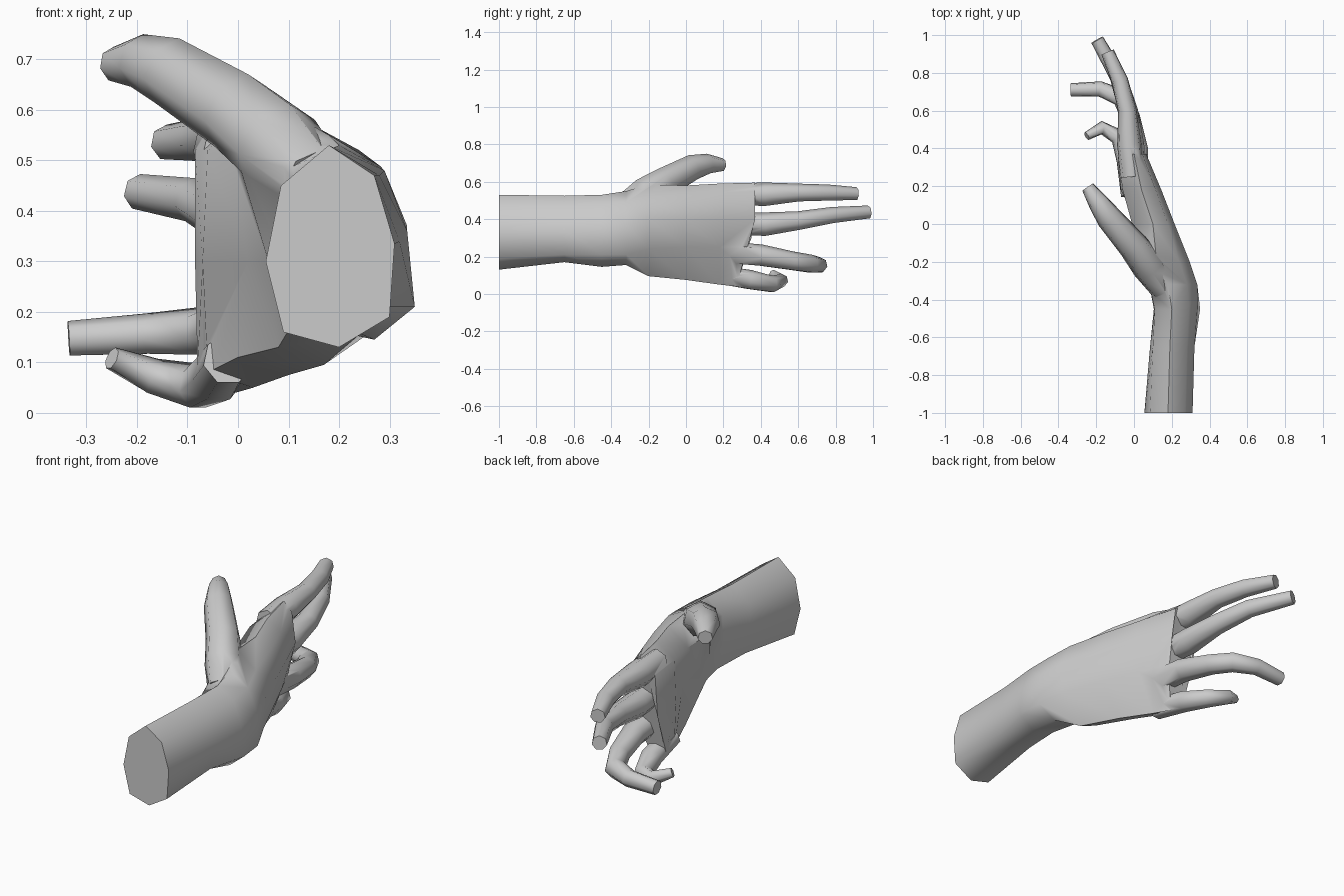
import bpy, bmesh, math
from mathutils import Vector

if "Cube" in bpy.data.objects:
    bpy.data.objects.remove(bpy.data.objects["Cube"])

skin = bpy.data.materials.new("light_grey")
skin.diffuse_color = (0.6, 0.6, 0.6, 1)
skin.use_nodes = True
skin.node_tree.nodes["Principled BSDF"].inputs["Base Color"].default_value = skin.diffuse_color


def loft(name, rings):
    """Skin a list of equal-length point rings and cap both ends."""
    bm = bmesh.new()
    rows = [[bm.verts.new(p) for p in r] for r in rings]
    n = len(rows[0])
    for a, b in zip(rows, rows[1:]):
        for i in range(n):
            j = (i + 1) % n
            bm.faces.new((a[i], a[j], b[j], b[i]))
    bm.faces.new(rows[0])
    bm.faces.new(rows[-1])
    bmesh.ops.recalc_face_normals(bm, faces=bm.faces)
    me = bpy.data.meshes.new(name)
    bm.to_mesh(me)
    bm.free()
    me.materials.append(skin)
    ob = bpy.data.objects.new(name, me)
    bpy.context.collection.objects.link(ob)
    return ob


def digit(name, path, sides=7):
    """Tapered tube through (x, y, z, radius) joints."""
    pts = [Vector(p[:3]) for p in path]
    rings = []
    for i, p in enumerate(pts):
        t = (pts[min(i + 1, len(pts) - 1)] - pts[max(i - 1, 0)]).normalized()
        side = t.cross(Vector((0, 0, 1))).normalized()
        up = side.cross(t)
        r = path[i][3]
        rings.append([p + r * (math.sin(a) * side + math.cos(a) * up)
                      for a in (k * math.tau / sides for k in range(sides))])
    return loft(name, rings)


# Forearm, wrist and palm: (x, z) sections from the top round the back of the hand
sections = {
    -1.0: [(.18, .53), (.27, .47), (.31, .335), (.30, .19), (.2, .13), (.09, .16), (.055, .3), (.085, .45)],
    -.65: [(.19, .525), (.28, .47), (.32, .34), (.30, .21), (.21, .17), (.12, .19), (.085, .31), (.1, .45)],
    -.45: [(.2, .53), (.29, .48), (.335, .36), (.35, .21), (.27, .145), (.14, .18), (.105, .3), (.11, .46)],
    -.32: [(.18, .55), (.28, .49), (.335, .37), (.335, .21), (.24, .155), (.11, .18), (.09, .31), (.08, .5)],
    -.2: [(.12, .585), (.24, .52), (.295, .4), (.285, .24), (.17, .095), (.08, .13), (.06, .3), (0, .5)],
    0: [(.1, .58), (.18, .53), (.215, .4), (.2, .25), (.1, .075), (0, .11), (.02, .3), (-.01, .5)],
    .18: [(.04, .59), (.115, .54), (.145, .4), (.12, .25), (.03, .05), (-.06, .08), (-.07, .3), (-.06, .52)],
    .37: [(0, .595), (.045, .55), (.065, .4), (.05, .24), (-.005, .04), (-.08, .08), (-.085, .3), (-.085, .52)],
}
rings = []
for y, sec in sections.items():
    # the knuckle line slants back towards the little finger
    slant = .1 if y > .3 else 0
    rings.append([(x, y - slant * max(0, min(1, (.35 - z) / .25)), z) for x, z in sec])
hand = loft("hand_and_forearm", rings)

# Thumb and fingers
digits = {
    "thumb": [(.15, -.34, .46, .07), (.08, -.23, .53, .09), (0, -.12, .595, .082),
              (-.13, .03, .675, .07), (-.19, .115, .695, .055), (-.245, .195, .69, .035)],
    "index_finger": [(-.01, .25, .53, .06), (-.025, .42, .53, .066), (-.035, .6, .54, .05),
                     (-.075, .76, .54, .045), (-.14, .91, .535, .036)],
    "middle_finger": [(0, .25, .37, .06), (-.01, .42, .37, .066), (-.03, .6, .39, .052),
                      (-.085, .78, .42, .045), (-.195, .975, .437, .036)],
    "ring_finger": [(.02, .22, .22, .06), (.015, .4, .205, .06), (-.02, .57, .175, .052),
                    (-.07, .67, .16, .05), (-.18, .715, .155, .042), (-.335, .71, .146, .036)],
    "little_finger": [(-.02, .15, .105, .05), (-.04, .34, .075, .054), (-.08, .46, .052, .046),
                      (-.17, .51, .072, .037), (-.25, .465, .108, .023)],
}

# Fuse the digits into one skin
bpy.context.view_layer.objects.active = hand
for name, path in digits.items():
    part = digit(name, path)
    mod = hand.modifiers.new(name, 'BOOLEAN')
    mod.operation = 'UNION'
    mod.solver = 'EXACT'
    mod.object = part
    bpy.ops.object.modifier_apply(modifier=mod.name)
    bpy.data.objects.remove(part)

hand.select_set(True)
bpy.ops.object.shade_smooth_by_angle(angle=math.radians(60))
